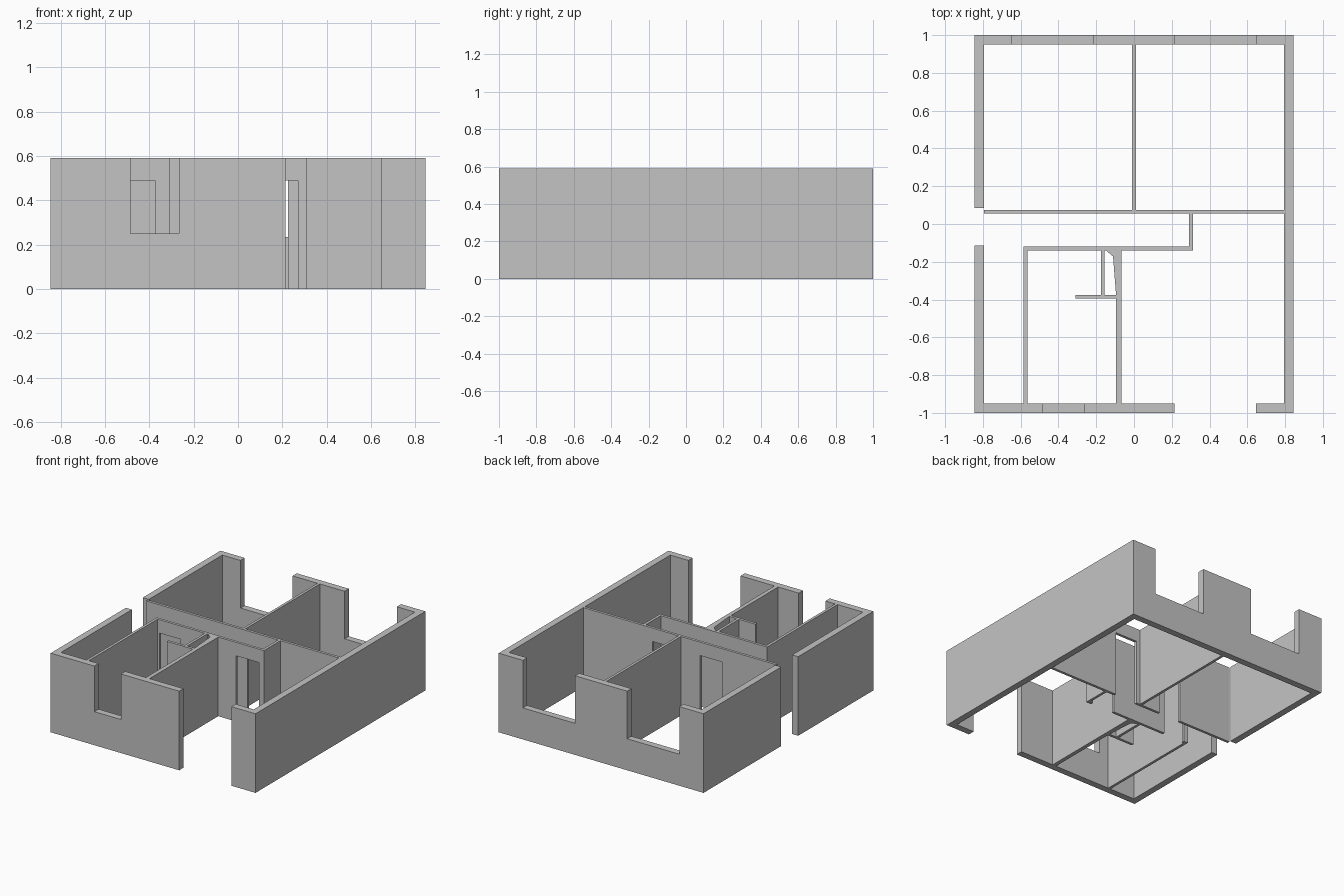
import bpy
import bmesh
from mathutils import Vector

cube = bpy.data.objects.get("Cube")
if cube:
    bpy.data.objects.remove(cube, do_unlink=True)

HEIGHT, DOOR, SILL = 0.59, 0.49, 0.235

plaster = bpy.data.materials.new("grey plaster")
plaster.use_nodes = True
GREY = (0.55, 0.55, 0.55, 1)
plaster.diffuse_color = GREY
plaster.node_tree.nodes["Principled BSDF"].inputs["Base Color"].default_value = GREY


def extrude_outline(name, points, offset):
    """Extrude one flat outline into a closed solid."""
    bm = bmesh.new()
    face = bm.faces.new([bm.verts.new(p) for p in points])
    extruded = bmesh.ops.extrude_face_region(bm, geom=[face])["geom"]
    moved = [g for g in extruded if isinstance(g, bmesh.types.BMVert)]
    bmesh.ops.translate(bm, verts=moved, vec=Vector(offset))
    bmesh.ops.recalc_face_normals(bm, faces=bm.faces)
    mesh = bpy.data.meshes.new(name)
    bm.to_mesh(mesh)
    bm.free()
    mesh.materials.append(plaster)
    obj = bpy.data.objects.new(name, mesh)
    bpy.context.collection.objects.link(obj)
    return obj


def wall(name, axis, start, end, low, high, doors=(), windows=(), sill=SILL):
    """Wall along an axis; doors notch its base, windows notch its top."""
    outline = [(start, 0)]
    for a, b in doors:
        outline += [(a, 0), (a, DOOR), (b, DOOR), (b, 0)]
    outline += [(end, 0), (end, HEIGHT)]
    for a, b in reversed(windows):
        outline += [(b, HEIGHT), (b, sill), (a, sill), (a, HEIGHT)]
    outline.append((start, HEIGHT))
    if axis == "x":
        points = [(u, low, z) for u, z in outline]
        offset = (0, high - low, 0)
    else:
        points = [(low, u, z) for u, z in outline]
        offset = (high - low, 0, 0)
    return extrude_outline(name, points, offset)


# Outer shell
X, Y, T = 0.845, 1.0, 0.05
wall("back_wall", "x", -X, X, Y - T, Y,
     windows=[(-0.645, -0.215), (0.215, 0.645)])
wall("front_wall_right", "x", -X, 0.215, -Y, T - Y,
     windows=[(-0.485, -0.265)], sill=0.25)
wall("front_wall_left", "x", 0.645, X, -Y, T - Y)
wall("left_side_wall", "y", T - Y, Y - T, X - T, X)
wall("right_side_wall_front", "y", T - Y, -0.115, -X, T - X)
wall("right_side_wall_back", "y", 0.085, Y - T, -X, T - X)

# Back rooms
wall("back_rooms_wall", "x", T - X, X - T, 0.055, 0.075,
     doors=[(-0.35, -0.17), (0.04, 0.225)])
wall("back_rooms_divider", "y", 0.075, Y - T, -0.01, 0.01)

# Hall and front rooms
wall("hall_wall", "x", -0.585, 0.312, -0.14, -0.12,
     doors=[(-0.55, -0.375), (0.08, 0.27)])
wall("hall_end_wall", "y", -0.12, 0.055, 0.292, 0.312)
wall("front_room_side_wall", "y", T - Y, -0.14, -0.585, -0.565)
wall("front_room_divider", "y", T - Y, -0.14, -0.095, -0.065)

# Closet in the front room
wall("closet_front_wall", "x", -0.31, -0.095, -0.395, -0.375)
wall("closet_side_wall", "y", -0.375, -0.14, -0.175, -0.155)
wedge = [(-0.148, -0.14), (-0.111, -0.172), (-0.095, -0.375), (-0.095, -0.14)]
extrude_outline("closet_corner_fill", [(x, y, 0) for x, y in wedge], (0, 0, HEIGHT))
